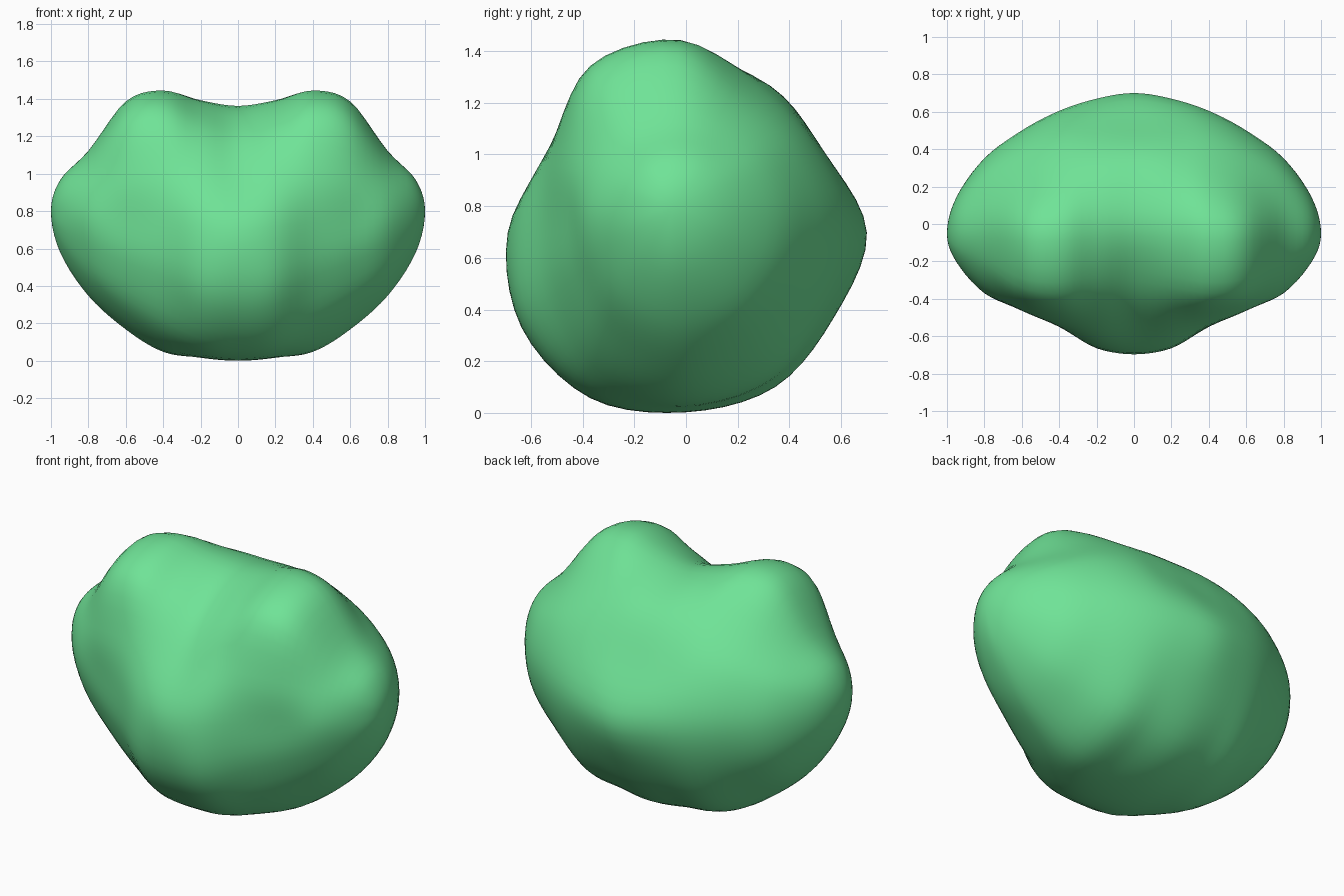
import bpy, bmesh, math
from mathutils import Vector

if "Cube" in bpy.data.objects:
    bpy.data.objects.remove(bpy.data.objects["Cube"])

# Cross-sections along x: radius every 30 degrees, from back (+y) over the top to the front
SECTIONS = {
    0.00: (.70, .62, .655, .665, .615, .605, .69, .735, .74, .695, .69, .66),
    0.20: (.68, .615, .64, .675, .65, .605, .645, .71, .735, .70, .69, .66),
    0.40: (.625, .59, .60, .705, .70, .57, .53, .575, .655, .69, .68, .63),
    0.60: (.53, .51, .505, .625, .62, .485, .43, .46, .535, .59, .57, .54),
    0.80: (.39, .37, .34, .345, .34, .33, .33, .34, .385, .43, .43, .41),
    0.95: (.19, .185, .18, .175, .17, .16, .155, .165, .185, .215, .21, .20),
}
STEPS = 5


def point(x, radii, k, side):
    a = math.radians(30 * k)
    r = radii[k % 12]
    return Vector((side * x, -.05 * x + r * math.cos(a), .7 + .1 * x + r * math.sin(a)))


def spline(a, b, c, d, t):
    return .5 * (2 * b + (c - a) * t + (2 * a - 5 * b + 4 * c - d) * t * t
                 + (3 * b - a - 3 * c + d) * t ** 3)


# Control rows running from the left cheek to the right cheek
stations = list(SECTIONS.items())


def control_row(k):
    left = [point(x, r, k, -1) for x, r in reversed(stations[1:])]
    right = [point(x, r, k, 1) for x, r in stations]
    over_l = point(*stations[-1], k + 6, -1)
    over_r = point(*stations[-1], k + 6, 1)
    return [over_l, Vector((-1, -.05, .8))] + left + right + [Vector((1, -.05, .8)), over_r]


def refine(row):
    out = []
    for i in range(1, len(row) - 2):
        out += [spline(*row[i - 1:i + 3], s / STEPS) for s in range(STEPS)]
    return out + [row[-2]]


rows = [refine(control_row(k)) for k in range(12)]

# Smooth the rows around the x axis and skin them
bm = bmesh.new()
grid = []
for k in range(12):
    near = [rows[(k + o) % 12] for o in (-1, 0, 1, 2)]
    for s in range(STEPS):
        grid.append([bm.verts.new(spline(*p, s / STEPS)) for p in zip(*near)])
for i, row in enumerate(grid):
    nxt = grid[(i + 1) % len(grid)]
    for j in range(len(row) - 1):
        bm.faces.new((row[j], row[j + 1], nxt[j + 1], nxt[j]))
bmesh.ops.remove_doubles(bm, verts=bm.verts, dist=1e-4)
bmesh.ops.recalc_face_normals(bm, faces=bm.faces)

# Stand on the floor
low = min(v.co.z for v in bm.verts)
bmesh.ops.translate(bm, verts=bm.verts, vec=(0, 0, -low))
for f in bm.faces:
    f.smooth = True
mesh = bpy.data.meshes.new("head")
bm.to_mesh(mesh)
bm.free()
head = bpy.data.objects.new("head", mesh)
bpy.context.collection.objects.link(head)

green = bpy.data.materials.new("green")
green.diffuse_color = (.16, .77, .31, 1)
green.use_nodes = True
green.node_tree.nodes["Principled BSDF"].inputs["Base Color"].default_value = green.diffuse_color
mesh.materials.append(green)
